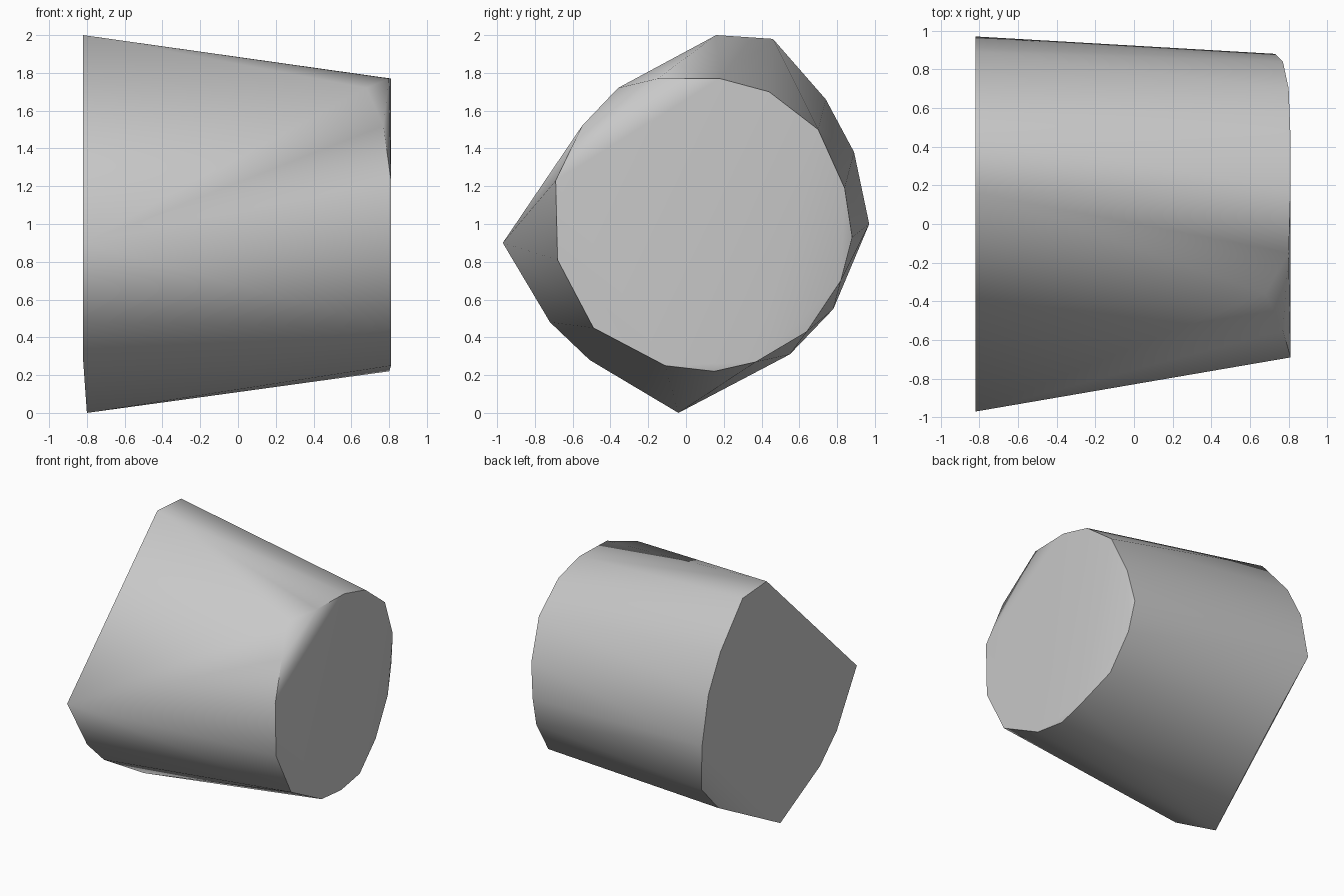
import bpy
import bmesh
import math

default_cube = bpy.data.objects.get("Cube")
if default_cube:
    bpy.data.objects.remove(default_cube, do_unlink=True)


def make_material(name, color):
    material = bpy.data.materials.new(name)
    material.use_nodes = True
    material.diffuse_color = color
    material.node_tree.nodes["Principled BSDF"].inputs["Base Color"].default_value = color
    return material


def build_hull(name, points, material):
    """Wrap a set of corner points in a closed convex skin."""
    bm = bmesh.new()
    for point in points:
        bm.verts.new(point)
    result = bmesh.ops.convex_hull(bm, input=bm.verts[:], use_existing_faces=False)
    leftovers = [v for v in bm.verts if not v.link_faces]
    bmesh.ops.delete(bm, geom=leftovers, context="VERTS")
    bmesh.ops.recalc_face_normals(bm, faces=bm.faces[:])
    mesh = bpy.data.meshes.new(name)
    bm.to_mesh(mesh)
    bm.free()
    mesh.materials.append(material)
    obj = bpy.data.objects.new(name, mesh)
    bpy.context.collection.objects.link(obj)
    return obj


# Wide end on the right: outline corners as (y, z) on one flat plane
wide_x = -0.82
wide_end = [(wide_x, y, z) for y, z in (
    (0.16, 2), (0.46, 1.98), (0.74, 1.66), (0.89, 1.38), (0.97, 1),
    (-0.51, 0.28), (-0.72, 0.48), (-0.97, 0.9))]

# Corners of the wide end that are set back from its plane
wide_end_chips = [(-0.8, -0.04, 0), (-0.68, 0.78, 0.55), (-0.67, 0.55, 0.31)]

# Narrow end on the left: outline corners as (y, z) on one flat plane
narrow_x = 0.81
narrow_end = [(narrow_x, y, z) for y, z in (
    (0.18, 1.77), (0.44, 1.7), (0.37, 0.27), (-0.11, 0.25),
    (-0.49, 0.45), (-0.68, 0.81), (-0.69, 1.23))]

# Worn corners of the narrow end, rounded towards the back
narrow_end_chips = [
    (0.8, -0.15, 1.77), (0.77, -0.55, 1.52), (0.68, -0.36, 1.72),
    (0.8, 0.7, 1.5), (0.77, 0.84, 1.19), (0.73, 0.88, 0.93),
    (0.74, 0.82, 0.7), (0.76, 0.64, 0.43), (0.8, 0.15, 0.22)]

# Solid tapered block
grey = make_material("plain_grey", (0.58, 0.58, 0.58, 1))
block = build_hull("tapered_block",
                   wide_end + wide_end_chips + narrow_end + narrow_end_chips, grey)

# Soft sides, crisp end rims
bpy.ops.object.select_all(action="DESELECT")
block.select_set(True)
bpy.context.view_layer.objects.active = block
bpy.ops.object.shade_smooth_by_angle(angle=math.radians(40))
